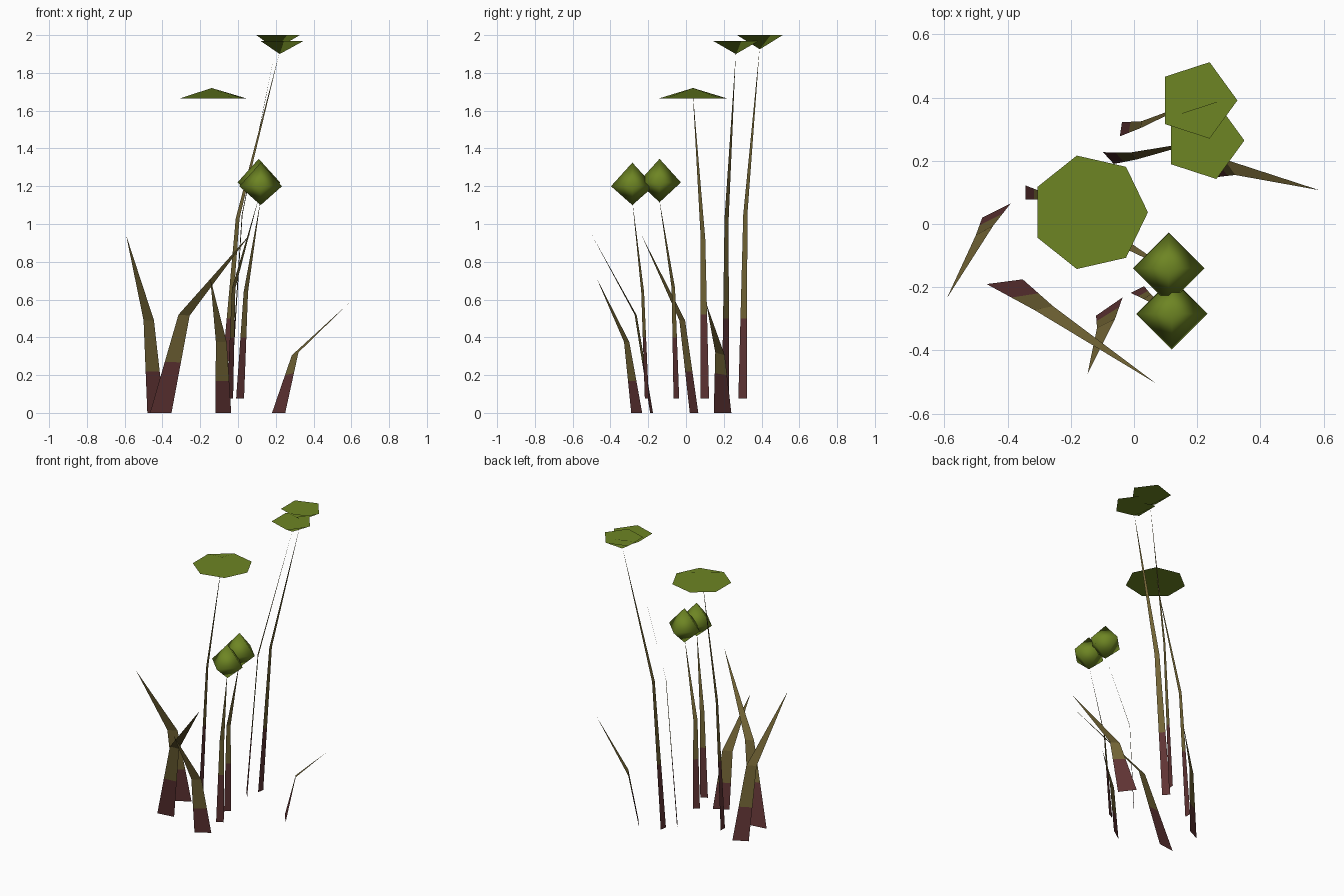
import bpy, bmesh, math
from mathutils import Vector

if "Cube" in bpy.data.objects:
    bpy.data.objects.remove(bpy.data.objects["Cube"])


def material(name, rgb):
    m = bpy.data.materials.new(name)
    m.diffuse_color = (*rgb, 1)
    m.use_nodes = True
    m.node_tree.nodes["Principled BSDF"].inputs["Base Color"].default_value = m.diffuse_color
    return m


MAROON = material("maroon_base", (0.115, 0.034, 0.034))
TAN = material("olive_brown", (0.165, 0.125, 0.035))
GREEN = material("leaf_green", (0.155, 0.235, 0.017))


def make_object(name, bm, mats):
    mesh = bpy.data.meshes.new(name)
    bm.to_mesh(mesh)
    bm.free()
    for m in mats:
        mesh.materials.append(m)
    ob = bpy.data.objects.new(name, mesh)
    bpy.context.collection.objects.link(ob)
    return ob


def blade(name, base, mid, tip, split):
    """Flat tapering blade, bent at mid, dark below the split height."""
    base, mid = [Vector(p) for p in base], [Vector(p) for p in mid]
    t = (split - base[0].z) / (mid[0].z - base[0].z)
    cut = [a.lerp(b, t) for a, b in zip(base, mid)]
    bm = bmesh.new()
    rows = [[bm.verts.new(p) for p in row] for row in (base, cut, mid)]
    for i in range(2):
        (a, b), (c, d) = rows[i], rows[i + 1]
        bm.faces.new((a, b, d, c)).material_index = i
    bm.faces.new((*rows[2], bm.verts.new(tip))).material_index = 1
    # the sunny side of every blade is its upper side
    bm.normal_update()
    for f in bm.faces:
        if f.normal.z < 0:
            f.normal_flip()
    make_object(name, bm, (MAROON, TAN))


def cap(name, centre, radius, sides, rise):
    """Open shallow cone; a negative rise makes a dish."""
    x, y, z = centre
    bm = bmesh.new()
    apex = bm.verts.new((x, y, z + rise))
    rim = []
    for i in range(sides):
        a = 2 * math.pi * i / sides
        rim.append(bm.verts.new((x + radius * math.cos(a), y + radius * math.sin(a), z)))
    for i in range(sides):
        bm.faces.new((rim[i], rim[(i + 1) % sides], apex)).smooth = True
    mesh = make_object(name, bm, (GREEN,)).data
    mesh.normals_split_custom_set_from_vertices([(0, 0, 1)] * len(mesh.vertices))


def bud(name, centre, radius, low, high):
    """Smooth eight-faced bud."""
    c = Vector(centre)
    bm = bmesh.new()
    ring = [bm.verts.new(c + Vector((radius * x, radius * y, 0)))
            for x, y in ((1, 0), (0, 1), (-1, 0), (0, -1))]
    top = bm.verts.new((c.x, c.y, high))
    bottom = bm.verts.new((c.x, c.y, low))
    for i in range(4):
        a, b = ring[i], ring[(i + 1) % 4]
        bm.faces.new((a, b, top)).smooth = True
        bm.faces.new((b, a, bottom)).smooth = True
    make_object(name, bm, (GREEN,))


# Bare leaves
blade("leaf_left", [(-.48, .02, 0), (-.39, .065, 0)],
      [(-.50, -.035, .49), (-.445, -.005, .49)], (-.592, -.235, .94), .22)
blade("leaf_front_left", [(-.466, -.19, 0), (-.352, -.175, 0)],
      [(-.315, -.272, .52), (-.256, -.26, .515)], (.068, -.503, .95), .27)
blade("leaf_front", [(-.12, -.29, 0), (-.036, -.232, 0)],
      [(-.117, -.328, .375), (-.06, -.30, .375)], (-.147, -.474, .715), .17)
blade("leaf_right", [(.18, .24, 0), (.25, .147, 0)],
      [(.285, .205, .305), (.32, .155, .32)], (.586, .107, .58), .2)

# Tall stems
blade("stem_umbrella", [(-.343, .122, .075), (-.343, .077, .075)],
      [(-.292, .102, .92), (-.292, .078, .92)], (-.14, .035, 1.71), .52)
blade("stem_low_dish", [(-.098, .227, .075), (-.064, .19, .075)],
      [(-.012, .226, 1.03), (.008, .204, 1.03)], (.22, .264, 1.91), .5)
blade("stem_high_dish", [(-.045, .277, .075), (-.038, .322, .075)],
      [(.02, .303, 1.05), (.024, .325, 1.05)], (.2, .39, 1.935), .5)
blade("stem_back_bud", [(-.057, -.066, .075), (-.026, -.036, .075)],
      [(-.032, -.076, .66), (-.014, -.058, .66)], (.11, -.143, 1.14), .4)
blade("stem_front_bud", [(-.01, -.218, .075), (.032, -.197, .075)],
      [(.03, -.237, .64), (.053, -.222, .64)], (.12, -.285, 1.13), .4)

# Caps and buds
cap("umbrella_cap", (-.14, .037, 1.665), .184, 7, .055)
cap("low_dish", (.221, .264, 1.97), .128, 5, -.07)
cap("high_dish", (.2, .391, 2.0), .127, 5, -.075)
bud("back_bud", (.11, -.14, 1.22), .113, 1.115, 1.345)
bud("front_bud", (.12, -.284, 1.2), .113, 1.1, 1.325)
